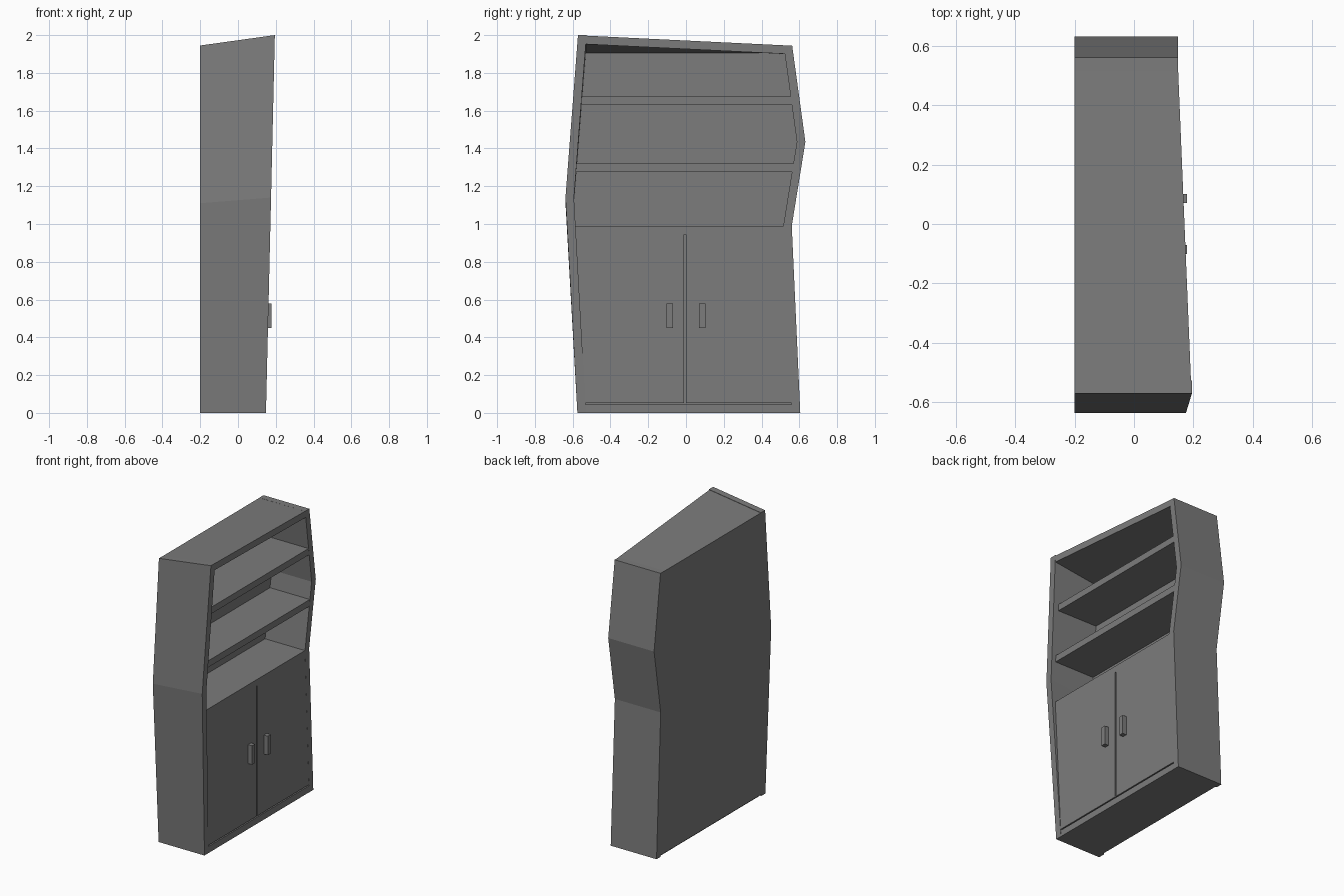
import bpy
import bmesh

cube = bpy.data.objects.get("Cube")
if cube:
    bpy.data.objects.remove(cube, do_unlink=True)

grey = bpy.data.materials.new("grey_paint")
grey.use_nodes = True
colour = (0.2, 0.2, 0.2, 1)
grey.diffuse_color = colour
grey.node_tree.nodes["Principled BSDF"].inputs["Base Color"].default_value = colour

BACK, FRONT, T = -0.2, 0.148, 0.045


def loft(name, back, front):
    """Solid between two matching outlines, each a list of (x, y, z)."""
    bm = bmesh.new()
    a = [bm.verts.new(p) for p in back]
    b = [bm.verts.new(p) for p in front]
    bm.faces.new(a)
    bm.faces.new(b)
    for i in range(len(a)):
        j = (i + 1) % len(a)
        bm.faces.new((a[i], a[j], b[j], b[i]))
    bmesh.ops.recalc_face_normals(bm, faces=bm.faces)
    mesh = bpy.data.meshes.new(name)
    bm.to_mesh(mesh)
    bm.free()
    mesh.materials.append(grey)
    obj = bpy.data.objects.new(name, mesh)
    bpy.context.collection.objects.link(obj)
    return obj


def box(name, x, y, z):
    outline = [(y[0], z[0]), (y[1], z[0]), (y[1], z[1]), (y[0], z[1])]
    return loft(name, [(x[0], *p) for p in outline], [(x[1], *p) for p in outline])


def side_panel(name, back_edge, front_edge, thickness):
    """Bent upright board: outer edge points, thickened along y."""
    def outline(edge):
        return edge + [(x, y + thickness, z) for x, y, z in reversed(edge)]
    return loft(name, outline(back_edge), outline(front_edge))


# Bent side panels; the one at -y leans forward and rises at its front corner
side_panel("leaning_side",
           [(BACK, -0.575, 0), (BACK, -0.638, 1.11), (BACK, -0.572, 1.945)],
           [(FRONT, -0.575, 0), (0.175, -0.638, 1.14), (0.195, -0.572, 2)], T)
zigzag = [(0.605, 0), (0.56, 0.99), (0.632, 1.435), (0.562, 1.945)]
side_panel("zigzag_side", [(BACK, *p) for p in zigzag],
           [(FRONT, *p) for p in zigzag], -T)

# Twisted top board
top_front = [(0.193, -0.55, 1.998), (FRONT, 0.54, 1.945)]
top_back = [(BACK, -0.55, 1.944), (BACK, 0.54, 1.944)]


def board_outline(edge):
    return edge + [(x, y, z - T) for x, y, z in reversed(edge)]


loft("top_board", board_outline(top_back), board_outline(top_front))

# Back board follows the bent silhouette
back_outline = [(-0.56, 0.01), (0.59, 0.01), (0.545, 0.99), (0.615, 1.435),
                (0.547, 1.94), (-0.557, 1.94), (-0.623, 1.11)]
loft("back_board", [(BACK, *p) for p in back_outline],
     [(BACK + T, *p) for p in back_outline])

# Horizontal boards: base, cupboard top, two shelves
for name, z, left, right in (("base_board", 0, -0.545, 0.575),
                             ("cupboard_top", 0.945, -0.61, 0.545),
                             ("lower_shelf", 1.275, -0.605, 0.575),
                             ("upper_shelf", 1.63, -0.58, 0.572)):
    box(name, (BACK + 0.01, FRONT - 0.0005), (left, right), (z, z + T))

# Two doors with a thin gap, each tapering to its side panel, and their handles
for name, inner, low, high, sign in (("door_a", -0.01, -0.545, -0.6, -1),
                                     ("door_b", 0, 0.575, 0.535, 1)):
    outline = [(inner, 0.053), (low, 0.053), (high, 0.945), (inner, 0.945)]
    loft(name, [(FRONT - 0.03, *p) for p in outline],
         [(FRONT - 0.0005, *p) for p in outline])
    box("handle" + name[4:], (FRONT - 0.01, 0.178),
        sorted((sign * 0.07, sign * 0.102)), (0.45, 0.58))
